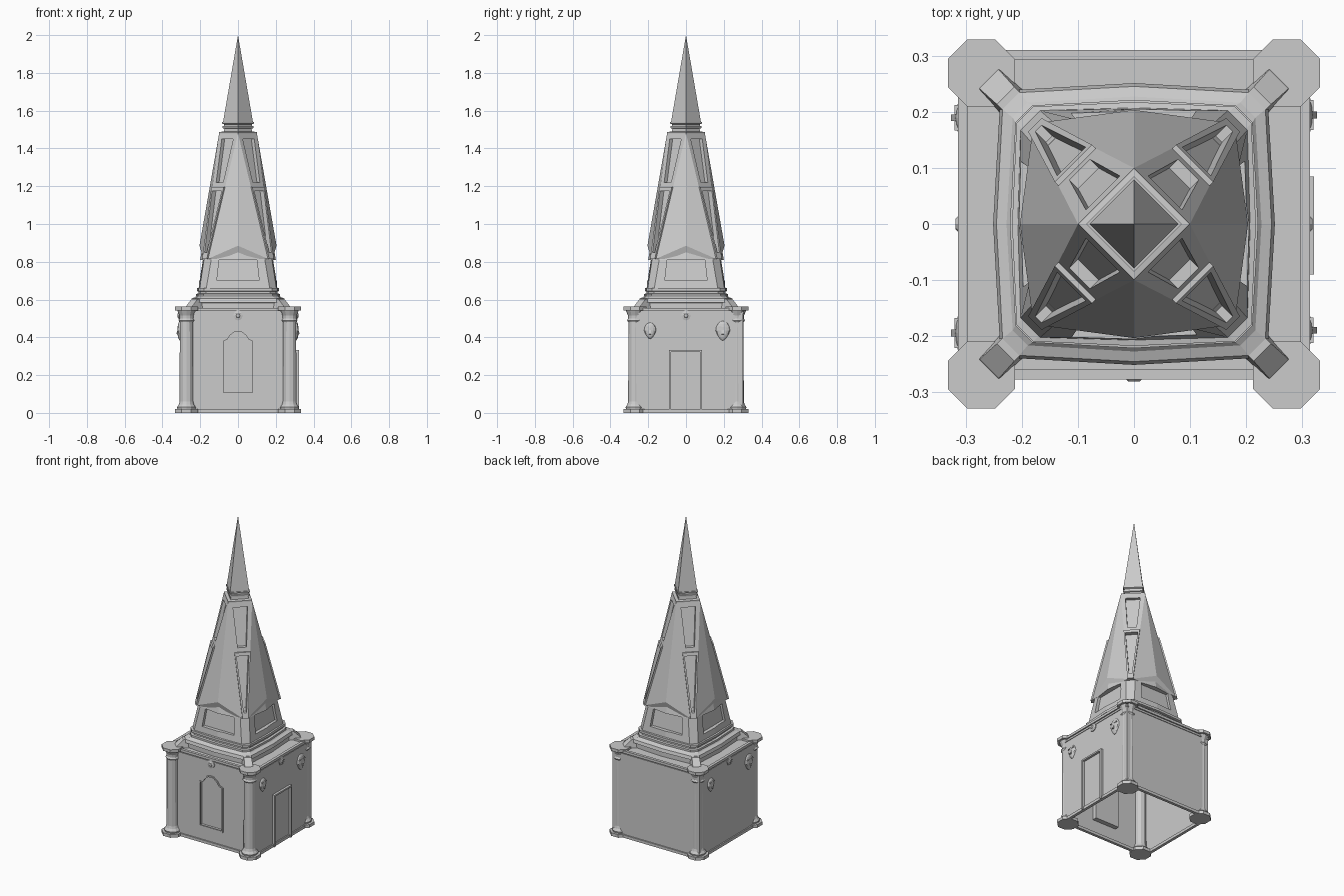
import bpy, bmesh, math
from mathutils import Vector, Matrix

if "Cube" in bpy.data.objects:
    bpy.data.objects.remove(bpy.data.objects["Cube"])

def make(name, bm):
    bmesh.ops.recalc_face_normals(bm, faces=bm.faces[:])
    me = bpy.data.meshes.new(name)
    bm.to_mesh(me)
    bm.free()
    ob = bpy.data.objects.new(name, me)
    bpy.context.collection.objects.link(ob)
    return ob

def loft_into(bm, rings):
    loops = [[bm.verts.new(p) for p in r] for r in rings]
    n = len(loops[0])
    for a, b in zip(loops, loops[1:]):
        for i in range(n):
            bm.faces.new((a[i], a[(i + 1) % n], b[(i + 1) % n], b[i]))
    bm.faces.new(loops[0][::-1])
    bm.faces.new(loops[-1])

def loft(name, rings):
    bm = bmesh.new()
    loft_into(bm, rings)
    return make(name, bm)

def hull(name, pts):
    bm = bmesh.new()
    for p in pts:
        bm.verts.new(p)
    bmesh.ops.convex_hull(bm, input=bm.verts[:])
    return make(name, bm)

def box(name, x0, x1, y0, y1, z0, z1):
    return hull(name, [(x, y, z) for x in (x0, x1) for y in (y0, y1) for z in (z0, z1)])

def ngon(r, z, n, cx=0, cy=0, rot=0):
    return [(cx + r * math.cos(2 * math.pi * i / n + rot),
             cy + r * math.sin(2 * math.pi * i / n + rot), z) for i in range(n)]

def ring(m, a, b, z):
    # chamfered square with slightly pointed side middles
    pts = []
    for k in range(4):
        rot = Matrix.Rotation(k * math.pi / 2, 3, 'Z')
        pts += [rot @ Vector(p) for p in ((m, 0, z), (a, b, z), (b, a, z))]
    return pts

def cut(ob, cutters):
    for c in cutters:
        m = ob.modifiers.new("cut", 'BOOLEAN')
        m.operation, m.object, m.solver = 'DIFFERENCE', c, 'EXACT'
    dg = bpy.context.evaluated_depsgraph_get()
    me = bpy.data.meshes.new_from_object(ob.evaluated_get(dg))
    ob.modifiers.clear()
    ob.data = me

def remove(obs):
    for o in obs:
        bpy.data.objects.remove(o)

# chapel body with arched niche, open underneath
WX, Y0, Y1 = 0.307, -0.27, 0.303
body = box("body_walls", -WX, WX, Y0, Y1, 0.005, 0.55)
half = [(0.085, 0.1), (0.085, 0.385), (0.062, 0.395), (0.045, 0.42), (0.02, 0.437)]
arch = half + [(0, 0.44)] + [(-x, z) for x, z in half[::-1]]
niche = loft("niche_cutter", [[(x, y, z) for x, z in arch] for y in (-0.3, -0.24)])
cut(body, [niche])
remove([niche])
bm = bmesh.new()
bm.from_mesh(body.data)
bmesh.ops.delete(bm, geom=[f for f in bm.faces if f.normal.z < -0.9 and f.calc_center_median().z < 0.02],
                 context='FACES')
bm.to_mesh(body.data)
bm.free()

# niche surround
bm = bmesh.new()
for k, y in ((1, 0), (1, 1), (0.9, 1), (0.9, 0)):
    for x, z in arch:
        bm.verts.new((x * k, Y0 + 0.004 - y * 0.01, 0.27 + (z - 0.27) * (0.95 if k < 1 else 1)))
bm.verts.ensure_lookup_table()
n = len(arch)
for r in range(4):
    for i in range(n):
        j, s = (i + 1) % n, (r + 1) % 4
        bm.faces.new([bm.verts[q] for q in (r * n + i, r * n + j, s * n + j, s * n + i)])
make("niche_surround", bm)

# base strip and cornice
for name, z0, z1, e in (("base", 0, 0.018, 0.008), ("cornice", 0.54, 0.556, 0.008), ("trim", 0.525, 0.534, 0.004)):
    for s in (-1, 1):
        x = sorted((s * (WX - 0.01), s * (WX + e)))
        box(name + "_side", *x, Y0 - e + 0.003, Y1 + e, z0, z1)
        y = (Y0 - e, Y0 + 0.01) if s < 0 else (Y1 - 0.01, Y1 + e)
        box(name + "_end", -WX - e, WX + e, *y, z0, z1)

# door frame on the right side
for y0, y1, z0, z1 in ((-0.09, -0.08, 0, 0.33), (0.075, 0.085, 0, 0.33), (-0.09, 0.085, 0.322, 0.332)):
    box("door_frame", 0.3, 0.322, y0, y1, z0, z1)

# corner columns
prof = [(0.047, 0.018), (0.05, 0.03), (0.04, 0.045), (0.036, 0.06), (0.035, 0.48),
        (0.042, 0.49), (0.036, 0.5), (0.037, 0.515), (0.05, 0.545)]
for sx in (-1, 1):
    for sy in (-1, 1):
        c = (sx * 0.273, sy * 0.27)
        loft("column_shaft", [ngon(r, z, 12, *c) for r, z in prof])
        for name, z0, z1 in (("column_base", 0, 0.02), ("column_cap", 0.543, 0.562)):
            loft(name, [ngon(0.065, z, 8, *c, math.pi / 8) for z in (z0, z1)])

# rosettes
for pos, ang in (((0, Y0, 0.515), math.pi), ((WX, 0, 0.515), -math.pi / 2), ((-WX, 0, 0.515), math.pi / 2)):
    ob = loft("rosette", [ngon(0.026, -0.005, 8), ngon(0.026, 0.005, 8), ngon(0.014, 0.008, 8), ngon(0.01, 0.012, 8)])
    ob.matrix_world = Matrix.Translation(pos) @ Matrix.Rotation(ang, 4, 'Z') @ Matrix.Rotation(-math.pi / 2, 4, 'X')

# carved masks, both side walls
def mask(s, y, w, h):
    bm = bmesh.new()
    bmesh.ops.create_uvsphere(bm, u_segments=12, v_segments=8, radius=1)
    for v in bm.verts:
        taper = 1 if v.co.z > 0 else 1 + 0.4 * v.co.z
        v.co = Vector((s * WX + v.co.x * 0.014, y + v.co.y * w * taper, 0.435 + v.co.z * h))
    make("mask", bm)
    hull("mask_nose", [(s * (WX + d), y + k * 0.006, 0.43 + z) for d, z in ((0.01, 0.02), (0.01, -0.015), (0.02, -0.013))
                       for k in (-1, 1)])
    for k in (-1, 1):
        hull("mask_brow", [(s * (WX + d), y + k * q, 0.452 + z) for d in (0.005, 0.014) for q in (0.006, w * 0.7)
                           for z in (0, 0.006)])
for s in (-1, 1):
    mask(s, -s * 0.19, 0.032, 0.043)
    mask(s, s * 0.195, 0.038, 0.052)

# stepped plinth of the spire
loft("spire_plinth", [ring(*p) for p in (
    (0.24, 0.228, 0.2, 0.552), (0.24, 0.228, 0.2, 0.582), (0.252, 0.24, 0.21, 0.585), (0.246, 0.235, 0.205, 0.605),
    (0.228, 0.217, 0.19, 0.612), (0.222, 0.212, 0.182, 0.618), (0.222, 0.212, 0.182, 0.63), (0.208, 0.2, 0.17, 0.632),
    (0.208, 0.2, 0.17, 0.642), (0.218, 0.21, 0.18, 0.645), (0.218, 0.21, 0.18, 0.66), (0.2, 0.19, 0.16, 0.664))])

# diagonal corner brackets
def diag(k):
    a = math.pi / 4 + k * math.pi / 2
    return Vector((math.cos(a), math.sin(a), 0)), Vector((-math.sin(a), math.cos(a), 0))
for k in range(4):
    d, t = diag(k)
    hull("corner_bracket", [d * r + t * w * s + Vector((0, 0, z)) for s in (-1, 1) for r, w, z in
         ((0.28, 0.03, 0.553), (0.372, 0.026, 0.553), (0.365, 0.024, 0.565), (0.325, 0.022, 0.603), (0.28, 0.022, 0.605))])

# lower trunk with four recessed panels
trunk = loft("spire_trunk", [ring(0.208, 0.203, 0.168, 0.66), ring(0.2, 0.18, 0.142, 0.81), ring(0.19, 0.165, 0.13, 0.87)])
cutters = []
for k in range(4):
    rot = Matrix.Rotation(k * math.pi / 2, 3, 'Z')
    cutters.append(hull("panel_cutter", [rot @ Vector((x, y * w, z)) for y in (-1, 1) for w, z, xs in
                   ((0.112, 0.7, (0.182, 0.24)), (0.1, 0.81, (0.168, 0.24))) for x in xs]))
cut(trunk, cutters)
remove(cutters)

# main spire, square below turning to a diamond on top
tip = 0.015 / math.sqrt(2)
pts = []
for k in range(4):
    a = k * math.pi / 2
    d, t = diag(k)
    axis = Vector((math.cos(a), math.sin(a), 0))
    pts += [axis * 0.1 + Vector((0, 0, 1.48)), axis * 0.204 + Vector((0, 0, 0.885))]
    pts += [d * 0.242 + t * s * 0.016 + Vector((0, 0, 0.815)) for s in (-1, 1)]
spire = hull("spire", pts)

def slab(name, k, outline, lo, hi):
    # prism lying on the sloping diagonal face
    d, t = diag(k)
    rad = lambda z: 0.0707 + (1.48 - z) / 0.665 * 0.1713
    return hull(name, [d * (rad(z) + o) + t * w * s + Vector((0, 0, z)) for z, w in outline
                       for o in (lo, hi) for s in (-1, 1)])
cutters = []
for k in range(4):
    upper = slab("upper_cutter", k, ((1.45, 0.043), (1.22, 0.026)), -0.022, 0.06)
    lower = slab("lower_cutter", k, ((1.175, 0.036), (0.85, 0.008)), -0.02, 0.06)
    frame = slab("spire_frame", k, ((1.195, 0.047), (0.815, 0.017)), -0.015, 0.009)
    cut(frame, [lower])
    cutters += [upper, lower]
cut(spire, cutters)
remove(cutters)

# collar and finial, diamond in plan
loft("collar", [ngon(r, z, 4) for r, z in ((0.1, 1.478), (0.1, 1.487), (0.075, 1.49), (0.072, 1.505), (0.082, 1.508),
     (0.082, 1.518), (0.073, 1.52), (0.073, 1.528), (0.085, 1.532), (0.085, 1.54))])
hull("finial", ngon(0.08, 1.535, 4) + [(0, 0, 2.0)])
